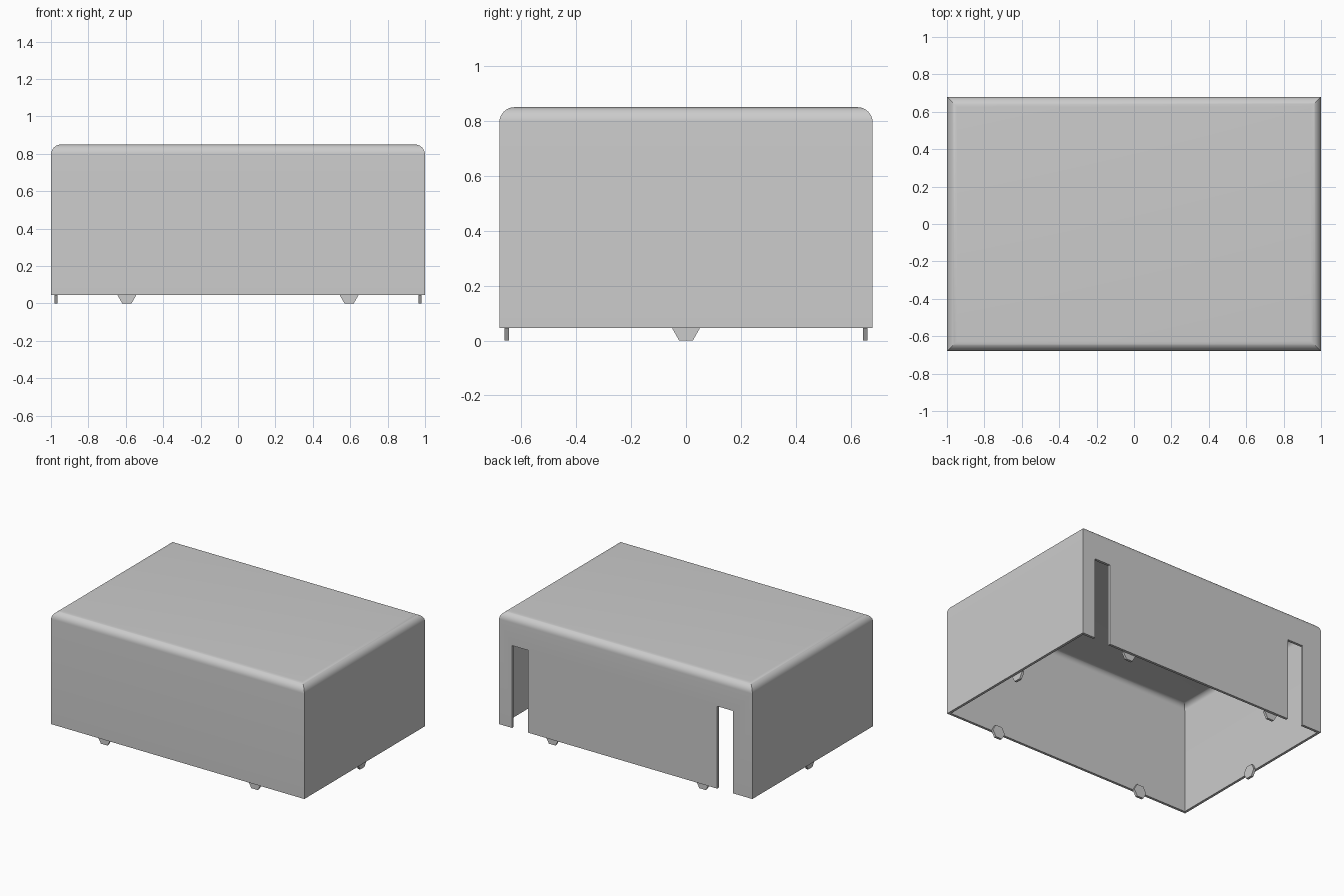
import bpy, bmesh, math
from mathutils import Matrix

cube = bpy.data.objects.get("Cube")
if cube:
    bpy.data.objects.remove(cube, do_unlink=True)

HX, HY = 1.0, 0.68          # half width and half depth
RIM, TOP = 0.045, 0.85      # lower rim and lid height
WALL, ROUND = 0.018, 0.055  # wall thickness and lid edge radius
STEPS = 10

grey = bpy.data.materials.new("plain grey")
grey.use_nodes = True
colour = (0.6, 0.6, 0.6, 1)
grey.diffuse_color = colour
grey.node_tree.nodes["Principled BSDF"].inputs["Base Color"].default_value = colour


def make_object(name, bm):
    bmesh.ops.recalc_face_normals(bm, faces=bm.faces)
    mesh = bpy.data.meshes.new(name)
    bm.to_mesh(mesh)
    bm.free()
    mesh.materials.append(grey)
    obj = bpy.data.objects.new(name, mesh)
    bpy.context.collection.objects.link(obj)
    return obj


def make_box(bm, centre, size):
    bmesh.ops.create_cube(bm, size=1, matrix=Matrix.Translation(centre) @ Matrix.Diagonal((*size, 1)))


def select_only(obj):
    bpy.ops.object.select_all(action='DESELECT')
    obj.select_set(True)
    bpy.context.view_layer.objects.active = obj


def skin(bm, offset):
    """Rectangular rings from the rim up over the rounded lid edge."""
    r = ROUND - offset
    profile = [(offset, RIM)]
    for i in range(STEPS + 1):
        a = math.pi / 2 * i / STEPS
        profile.append((offset + r * (1 - math.cos(a)), TOP - ROUND + r * math.sin(a)))
    rings = [[bm.verts.new((sx * (HX - d), sy * (HY - d), z))
              for sx, sy in ((-1, -1), (1, -1), (1, 1), (-1, 1))] for d, z in profile]
    for low, high in zip(rings, rings[1:]):
        bridge(bm, low, high)
    bm.faces.new(rings[-1])
    return rings[0]


def bridge(bm, a, b):
    for i in range(4):
        j = (i + 1) % 4
        bm.faces.new((a[i], a[j], b[j], b[i]))


# Hollow cover, open underneath
bm = bmesh.new()
bridge(bm, skin(bm, 0), skin(bm, WALL))
cover = make_object("cover", bm)

# Two tall slots cut up from the back rim
bm = bmesh.new()
for x in (0.835, -0.785):
    make_box(bm, (x, HY, 0.315), (0.125, 0.1, 0.636))
cutter = make_object("slot_cutter", bm)
cutter.hide_render = True
mod = cover.modifiers.new("slots", 'BOOLEAN')
mod.operation = 'DIFFERENCE'
mod.solver = 'EXACT'
mod.object = cutter
select_only(cover)
bpy.ops.object.modifier_apply(modifier=mod.name)
bpy.data.objects.remove(cutter, do_unlink=True)
bpy.ops.object.shade_smooth_by_angle(angle=math.radians(30))


# Hexagonal clips standing on the inside of each wall, half below the rim
def clip(name, x, y, turn):
    bm = bmesh.new()
    place = (Matrix.Translation((x, y, 0.0435)) @ Matrix.Rotation(turn, 4, 'Z')
             @ Matrix.Rotation(math.pi / 2, 4, 'X') @ Matrix.Rotation(math.pi / 6, 4, 'Z'))
    bmesh.ops.create_cone(bm, cap_ends=True, segments=6, radius1=0.05, radius2=0.05,
                          depth=0.017, matrix=place)
    # Keep the points level and the flats at top and bottom
    lowest = min(v.co.z for v in bm.verts)
    if lowest < -0.003:
        bmesh.ops.rotate(bm, verts=bm.verts, cent=(x, y, 0.0435),
                         matrix=Matrix.Rotation(math.pi / 6, 3, 'X' if turn else 'Y'))
    make_object(name, bm)


inset = WALL + 0.0085
for side, s in (("left", 1), ("right", -1)):
    clip(f"{side}_clip", s * (HX - inset), 0, math.pi / 2)
    clip(f"front_{side}_clip", s * 0.594, -HY + inset, 0)
    clip(f"back_{side}_clip", s * 0.594, HY - inset, 0)
